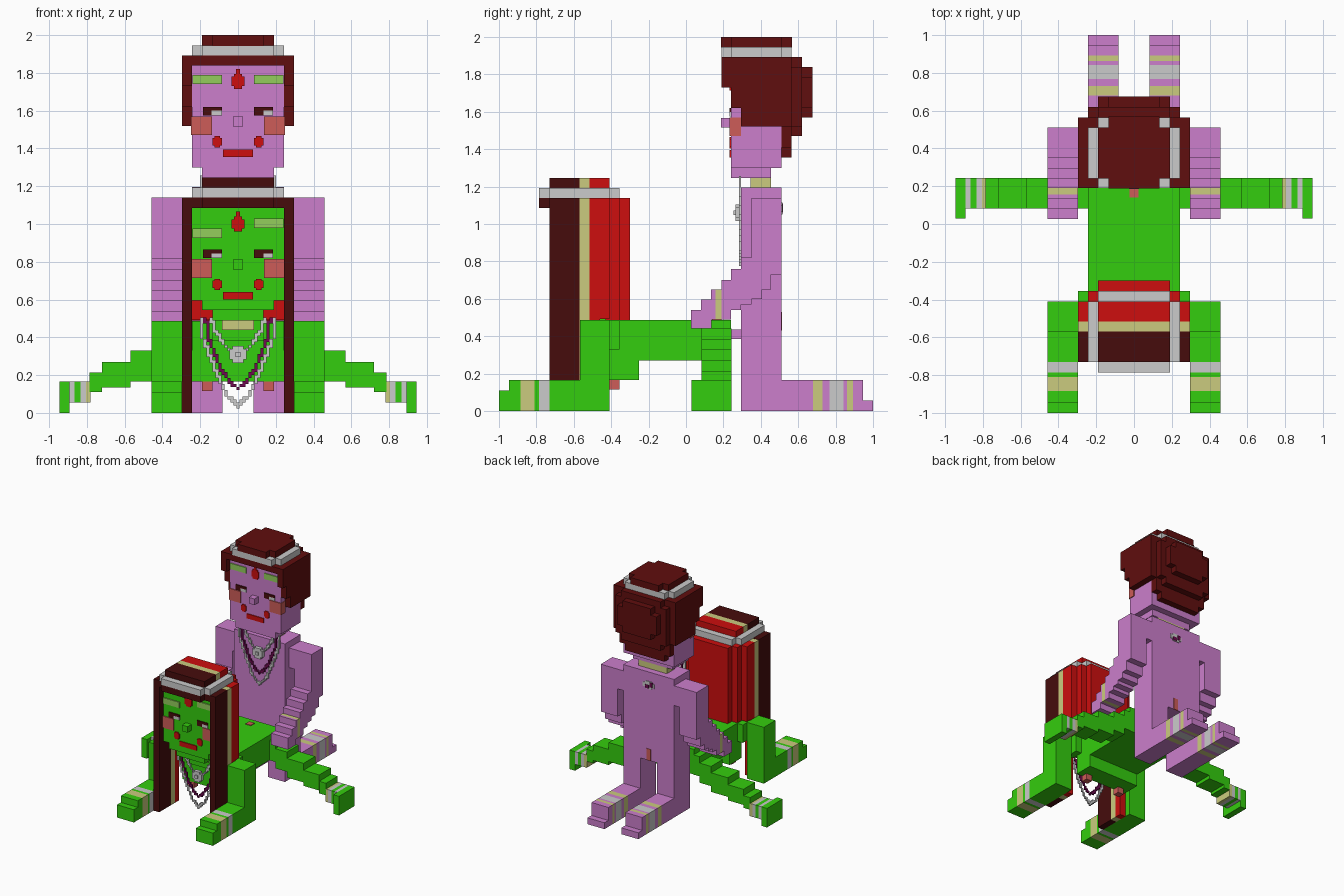
import bpy, bmesh, math

cube = bpy.data.objects.get("Cube")
if cube:
    bpy.data.objects.remove(cube, do_unlink=True)


def material(name, r, g, b):
    lin = [((c / 255 + 0.055) / 1.055) ** 2.4 for c in (r, g, b)] + [1]
    m = bpy.data.materials.new(name)
    m.use_nodes = True
    m.diffuse_color = lin
    m.node_tree.nodes["Principled BSDF"].inputs["Base Color"].default_value = lin
    return m


PINK = material("orchid", 204, 126, 204)
GREEN = material("bright green", 52, 205, 14)
MAROON = material("maroon", 96, 14, 14)
DARK = material("dark brown", 70, 12, 12)
RED = material("red", 205, 14, 14)
GREY = material("light grey", 203, 203, 203)
KHAKI = material("khaki", 203, 203, 126)
BLUSH = material("blush", 205, 92, 88)
LIME = material("soft lime", 148, 205, 92)
PURPLE = material("purple", 110, 10, 80)


def part(name, mat, boxes, mirror=False):
    """Boxes are (x0, x1, y0, y1, z0, z1); mirror copies them across x = 0."""
    if mirror:
        boxes = boxes + [(-b[1], -b[0]) + tuple(b[2:]) for b in boxes]
    bm = bmesh.new()
    for x0, x1, y0, y1, z0, z1 in boxes:
        c = bmesh.ops.create_cube(bm, size=1)["verts"]
        for v in c:
            v.co = ((x0 + x1) / 2 + v.co.x * (x1 - x0),
                    (y0 + y1) / 2 + v.co.y * (y1 - y0),
                    (z0 + z1) / 2 + v.co.z * (z1 - z0))
    me = bpy.data.meshes.new(name)
    bm.to_mesh(me)
    bm.free()
    me.materials.append(mat)
    ob = bpy.data.objects.new(name, me)
    bpy.context.collection.objects.link(ob)
    return ob


def sym(w, *rest):
    return (-w, w) + rest


def banded(name, base, axis, cuts, mats, span):
    """Limb cut into coloured lengths along one axis (0 = x, 1 = y)."""
    for i, mat in enumerate(mats):
        box = list(span)
        box[axis * 2:axis * 2 + 2] = sorted((cuts[i], cuts[i + 1]))
        part(f"{name}_{i + 1}", mat or base, [tuple(box)], True)


def face(prefix, y, z, brow_left, brow_right):
    """Painted face plates and nose; z is the nose centre."""
    f = y - 0.008

    def plate(x0, x1, z0, z1):
        return (x0, x1, f, y + 0.01, z + z0, z + z1)
    part(prefix + "_brows", LIME, [plate(-.24, -.085, brow_left - .025, brow_left + .025),
                                   plate(.085, .24, brow_right - .025, brow_right + .025)])
    part(prefix + "_forehead_drop", RED, [plate(-.035, .035, .19, .24), plate(-.022, .022, .175, .255),
                                          plate(-.01, .01, .25, .28)])
    part(prefix + "_cheeks", BLUSH, [plate(.138, .243, -.07, .03),
                                     (.235, .25, y - .006, y + .054, z - .07, z + .03)], True)
    part(prefix + "_lashes", DARK, [plate(-.185, -.085, .06, .08), plate(-.185, -.14, .035, .06),
                                    plate(.085, .185, .06, .08), plate(.085, .135, .035, .06)])
    part(prefix + "_eye_whites", GREY, [plate(-.14, -.085, .035, .06), plate(.135, .185, .035, .06)])
    part(prefix + "_mouth", RED, [plate(-.08, .08, -.185, -.145)])
    part(prefix + "_mouth_corners", RED, [plate(.085, .135, -.125, -.085), plate(.095, .125, -.135, -.075)], True)


def chain(name, mat, y, points, step=.016):
    """Small blocks snapped along a mirrored path in x, z."""
    cells = set()
    for (xa, za), (xb, zb) in zip(points, points[1:]):
        n = max(2, int(math.hypot(xb - xa, zb - za) / step * 2))
        for i in range(n + 1):
            t = i / n
            cells.add((round((xa + (xb - xa) * t) / step), round((za + (zb - za) * t) / step)))
    h = step / 2
    part(name, mat, [(s * i * step - h, s * i * step + h, y - .012, y, k * step - h, k * step + h)
                     for i, k in sorted(cells) for s in ((1, -1) if i else (1,))])


def jewellery(prefix, y, z):
    chain(prefix + "_long_chain", GREY, y, [(.195, z + .19), (.19, z + .1), (.13, z - .06), (.06, z - .22), (0, z - .27)])
    chain(prefix + "_short_chain", GREY, y, [(.14, z + .19), (.13, z + .14), (.07, z + .05), (.03, z + .01)])
    chain(prefix + "_purple_chain", PURPLE, y, [(.17, z + .19), (.16, z + .09), (.09, z - .08), (.04, z - .15), (0, z - .18)])
    part(prefix + "_pendant", GREY, [sym(.045, y - .03, y, z - .028, z + .028),
                                     sym(.028, y - .03, y, z - .045, z + .045),
                                     sym(.013, y - .04, y, z - .013, z + .013)])


# ---------------- Upright kneeling figure ----------------
part("kneeling_torso", PINK, [sym(.243, .295, .51, .43, 1.195)])
part("kneeling_hip_block", PINK, [sym(.027, .24, .30, .385, .435)])
part("kneeling_thighs", PINK, [(.081, .243, .295, .51, 0, .44)], True)
banded("kneeling_shin", PINK, 1, [.5, .68, .73, .768, .843, .862, .893, .946],
       [None, KHAKI, None, GREY, None, KHAKI, None], (.081, .243, 0, 1, 0, .167))
part("kneeling_toes", PINK, [(.081, .243, .946, 1.0, 0, .055)], True)

# Stepped arms reaching forward
arm = [(.35, .51, .73, 1.14), (.35, .455, .65, .8), (.35, .405, .60, .8), (.295, .35, .57, .82),
       (.24, .295, .54, .76), (.19, .24, .49, .70), (.135, .157, .49, .65),
       (.08, .135, .44, .595), (.027, .08, .44, .54)]
part("kneeling_arms", PINK, [(.297, .459) + a for a in arm], True)
part("kneeling_shoulders", PINK, [(.24, .30, .35, .51, .97, 1.14)], True)
part("kneeling_bracelets", KHAKI, [(.297, .459, .157, .19, .49, .65)], True)

# Neck and head
part("kneeling_collar", KHAKI, [sym(.135, .345, .455, 1.19, 1.245)])
part("kneeling_head", PINK, [sym(.243, .24, .51, 1.3, 1.85), sym(.19, .24, .455, 1.245, 1.31)])
part("kneeling_nose", PINK, [sym(.027, .186, .25, 1.515, 1.568)])
face("kneeling", .24, 1.54, .225, .225)

# Hair with layered bun
part("kneeling_hair", MAROON, [sym(.297, .19, .565, 1.84, 1.893),
                               sym(.297, .505, .565, 1.52, 1.88),
                               sym(.243, .505, .565, 1.41, 1.6),
                               sym(.19, .505, .565, 1.355, 1.5)])
part("kneeling_hair_sides", MAROON, [(.243, .297, .19, .56, 1.73, 1.89), (.243, .297, .24, .56, 1.62, 1.8),
                                     (.243, .297, .295, .56, 1.52, 1.7)], True)
part("kneeling_hair_bun", MAROON, [sym(.19, .56, .62, 1.47, 1.893), sym(.243, .56, .62, 1.52, 1.84),
                                   sym(.135, .61, .675, 1.57, 1.84), sym(.19, .61, .675, 1.62, 1.785)])
part("kneeling_headband", GREY, [sym(.243, .24, .51, 1.89, 1.946), sym(.19, .19, .565, 1.89, 1.946)])
part("kneeling_crown", MAROON, [sym(.19, .24, .51, 1.94, 2), sym(.135, .187, .568, 1.943, 2)])
jewellery("kneeling", .295, 1.06)

# Small emblem and mark on the back
part("back_emblem", GREY, [sym(.055, .505, .516, 1.065, 1.10), sym(.03, .505, .516, 1.05, 1.115)])
part("back_emblem_centre", PURPLE, [(-.04, -.015, .51, .519, 1.07, 1.11), (-.005, .03, .51, .519, 1.055, 1.085)])
part("lower_back_mark", BLUSH, [sym(.02, .505, .514, .43, .53)])

# ---------------- Figure on hands and feet ----------------
part("crawling_torso", GREEN, [sym(.243, -.41, .24, .27, .487), sym(.243, -.41, -.25, .165, .4)])
part("crawling_shoulders", GREEN, [sym(.297, -.41, -.355, .33, .485), (.24, .30, -.455, -.41, .33, .485),
                                   (-.30, -.24, -.455, -.41, .33, .485)])
part("crawling_chest_tips", BLUSH, [(.135, .19, -.41, -.355, .115, .17)], True)
part("crawling_back_mark", BLUSH, [sym(.025, .14, .19, .48, .493)])
part("crawling_arms", GREEN, [(.297, .459, -.568, -.41, 0, .487)], True)
banded("crawling_forearm", GREEN, 1, [-.56, -.73, -.785, -.81, -.885, -.946],
       [None, GREY, None, KHAKI, None], (.297, .459, 0, 1, 0, .167))
part("crawling_fingers", GREEN, [(.297, .459, -1.0, -.946, 0, .11)], True)

# Splayed stepped legs
leg = [(.24, .30, .27, .44), (.30, .41, .215, .385), (.41, .57, .165, .33),
       (.57, .72, .135, .27), (.72, .785, .11, .215)]
part("crawling_legs", GREEN, [(a, b, .083, .243, c, d) for a, b, c, d in leg], True)
banded("crawling_ankle", GREEN, 0, [.78, .805, .835, .865, .892],
       [KHAKI, GREY, None, GREY], (0, 1, .083, .243, .055, .165))
part("crawling_feet", GREEN, [(.892, .946, .03, .243, 0, .165)], True)

# Neck and head
part("crawling_neck", GREEN, [sym(.135, -.52, -.40, .38, .5), sym(.135, -.65, -.43, .49, .56)])
part("crawling_collar", KHAKI, [sym(.085, -.53, -.43, .44, .492)])
part("crawling_head", GREEN, [sym(.243, -.675, -.43, .595, 1.1), sym(.19, -.675, -.43, .545, .6)])
part("crawling_nose", GREEN, [sym(.027, -.728, -.67, .76, .812)])
face("crawling", -.675, .785, .165, .22)

# Long three-coloured hair
part("crawling_fringe", DARK, [sym(.19, -.785, -.72, 1.085, 1.14), sym(.297, -.73, -.57, 1.085, 1.14)])
for label, mat, y0, y1 in (("front", DARK, -.73, -.57), ("stripe", KHAKI, -.57, -.515), ("rear", RED, -.515, -.46)):
    part(f"crawling_hair_{label}", mat, [(.243, .297, y0, y1, 0, 1.138)], True)
part("crawling_hair_top", KHAKI, [sym(.25, -.57, -.515, 1.09, 1.138)])
part("crawling_hair_back", RED, [sym(.297, -.515, -.41, .492, 1.14), sym(.243, -.43, -.355, .488, 1.14),
                                 sym(.19, -.37, -.30, .488, 1.14)])
part("crawling_headband", GREY, [sym(.243, -.73, -.41, 1.138, 1.193), sym(.19, -.785, -.355, 1.138, 1.193)])
for label, mat, y0, y1 in (("front", DARK, -.73, -.57), ("stripe", KHAKI, -.57, -.515), ("rear", RED, -.515, -.41)):
    part(f"crawling_crown_{label}", mat, [sym(.19, y0, y1, 1.19, 1.246)])
jewellery("crawling", -.535, .31)
